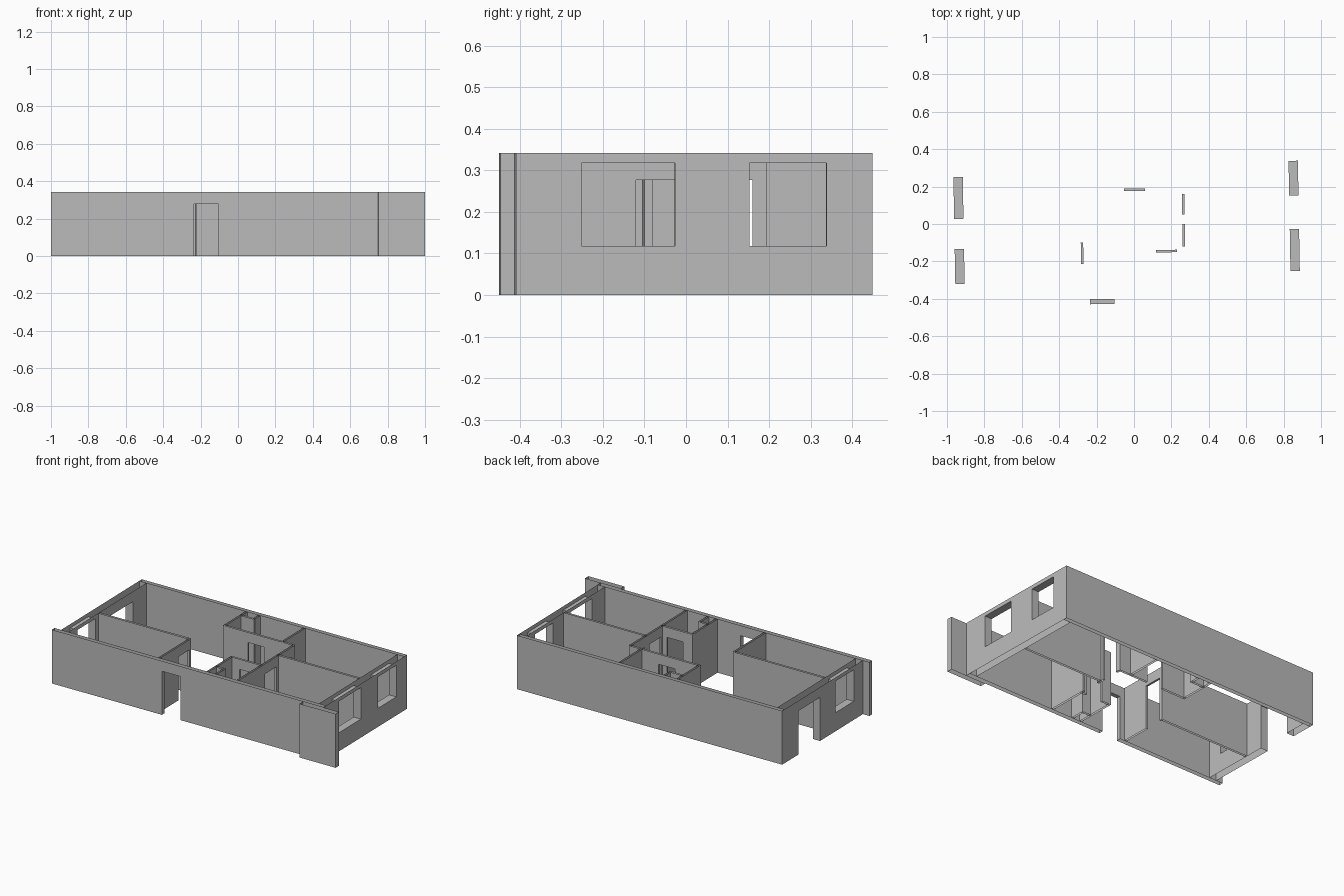
import bpy, bmesh
from math import radians
from mathutils import Vector

cube = bpy.data.objects.get("Cube")
if cube:
    bpy.data.objects.remove(cube)

H = 0.342                  # wall height
DOOR = (0.0, 0.277)        # opening bottom and top
WINDOW = (0.118, 0.318)
THIN = 0.013               # partition thickness

mat = bpy.data.materials.new("plaster grey")
mat.use_nodes = True
grey = (0.5, 0.5, 0.5, 1)
mat.diffuse_color = grey
mat.node_tree.nodes["Principled BSDF"].inputs["Base Color"].default_value = grey


def wall(name, axis, lo, hi, a, b, openings=()):
    """Open-topped hollow wall running a..b along axis, lo..hi across it.
    Openings are (start, end, (bottom, top))."""
    bm = bmesh.new()

    def quad(*pts):
        co = [Vector((u, w, z)) if axis == "x" else Vector((w, u, z)) for u, w, z in pts]
        bm.faces.new([bm.verts.new(c) for c in co])

    def sides(u0, u1, z0, z1):
        for w in (lo, hi):
            quad((u0, w, z0), (u1, w, z0), (u1, w, z1), (u0, w, z1))

    def jamb(u, z0, z1):
        quad((u, lo, z0), (u, hi, z0), (u, hi, z1), (u, lo, z1))

    def ledge(u0, u1, z):
        quad((u0, lo, z), (u1, lo, z), (u1, hi, z), (u0, hi, z))

    pos = a
    for u0, u1, (z0, z1) in sorted(openings):
        sides(pos, u0, 0, H)
        sides(u0, u1, z1, H)
        ledge(u0, u1, z1)
        if z0 > 0:
            sides(u0, u1, 0, z0)
            ledge(u0, u1, z0)
        jamb(u0, z0, z1)
        jamb(u1, z0, z1)
        pos = u1
    sides(pos, b, 0, H)
    jamb(a, 0, H)
    jamb(b, 0, H)

    bmesh.ops.remove_doubles(bm, verts=bm.verts, dist=0.0001)
    bmesh.ops.recalc_face_normals(bm, faces=bm.faces)
    me = bpy.data.meshes.new(name)
    bm.to_mesh(me)
    bm.free()
    me.materials.append(mat)
    ob = bpy.data.objects.new(name, me)
    ob.rotation_euler.z = radians(1)      # the plan sits slightly turned
    bpy.context.collection.objects.link(ob)


def partition(name, axis, at, a, b, openings=()):
    wall(name, axis, at - THIN / 2, at + THIN / 2, a, b, openings)


# Outer walls
wall("front_wall", "x", -0.425, -0.398, -1.007, 0.882, [(-0.242, -0.112, DOOR)])
wall("back_wall", "x", 0.409, 0.434, -0.961, 0.882)
wall("left_wall", "y", -0.961, -0.911, -0.398, 0.409,
     [(-0.304, -0.117, WINDOW), (0.044, 0.268, DOOR)])
wall("right_wall", "y", 0.832, 0.882, -0.398, 0.409,
     [(-0.267, -0.042, WINDOW), (0.137, 0.323, WINDOW)])
wall("front_screen_wall", "x", -0.464, -0.43, 0.742, 0.992)

# Left front room
partition("left_room_back_wall", "x", -0.082, -0.911, -0.274)
partition("left_room_side_wall", "y", -0.28, -0.398, -0.082, [(-0.21, -0.095, DOOR)])

# Back bathroom with its shaft
partition("back_bath_front_wall", "x", 0.183, -0.222, 0.27, [(-0.05, 0.063, DOOR)])
partition("back_bath_left_wall", "y", -0.216, 0.183, 0.409)
partition("back_bath_right_wall", "y", 0.185, 0.183, 0.409)
partition("back_shaft_front", "x", 0.35, -0.216, -0.12)
partition("back_shaft_side", "y", -0.126, 0.35, 0.409)

# Right rooms
partition("corridor_wall", "y", 0.265, -0.398, 0.183,
          [(-0.125, -0.005, DOOR), (0.046, 0.156, DOOR)])
partition("right_rooms_divider", "x", 0.02, 0.265, 0.832)

# Front bathroom with its shaft
partition("front_bath_back_wall", "x", -0.148, 0.05, 0.265, [(0.115, 0.228, DOOR)])
partition("front_bath_side_wall", "y", 0.056, -0.398, -0.148)
partition("front_shaft_back", "x", -0.31, 0.056, 0.12)
partition("front_shaft_side", "y", 0.114, -0.398, -0.31)
